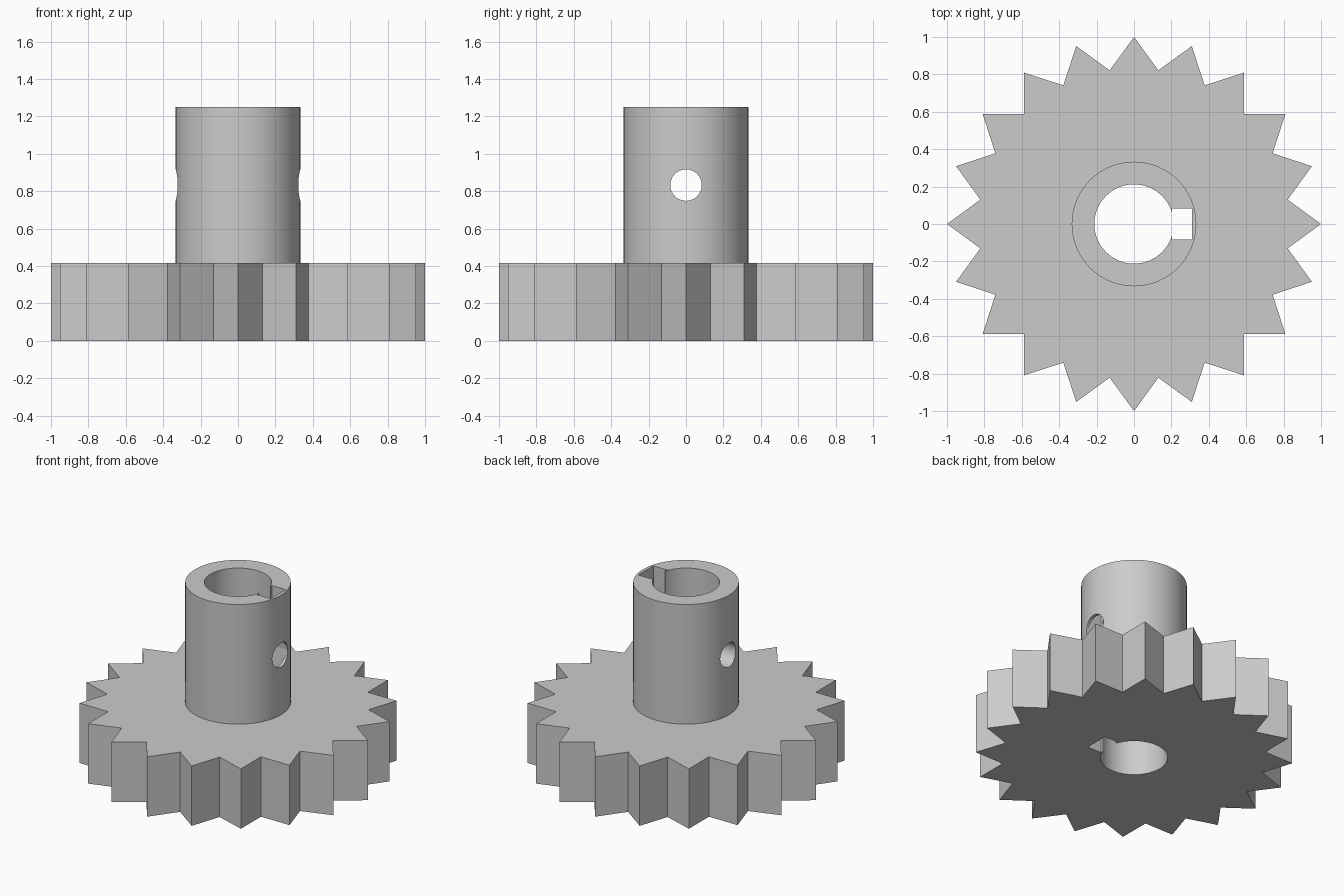
import bpy, bmesh
from math import pi, sin, cos, radians

TEETH = 20
GEAR_H, HUB_H = 0.417, 1.25

cube = bpy.data.objects.get("Cube")
if cube:
    bpy.data.objects.remove(cube, do_unlink=True)

steel = bpy.data.materials.new("plain grey")
steel.use_nodes = True
grey = (0.6, 0.6, 0.6, 1)
steel.diffuse_color = grey
steel.node_tree.nodes["Principled BSDF"].inputs["Base Color"].default_value = grey


def prism(name, outline, z0, z1):
    """Extrude a flat outline from z0 up to z1."""
    bm = bmesh.new()
    base = bm.faces.new([bm.verts.new((x, y, z0)) for x, y in outline])
    top = bmesh.ops.extrude_face_region(bm, geom=[base])["geom"]
    bmesh.ops.translate(bm, vec=(0, 0, z1 - z0),
                        verts=[v for v in top if isinstance(v, bmesh.types.BMVert)])
    bmesh.ops.recalc_face_normals(bm, faces=bm.faces)
    mesh = bpy.data.meshes.new(name)
    bm.to_mesh(mesh)
    bm.free()
    mesh.materials.append(steel)
    obj = bpy.data.objects.new(name, mesh)
    bpy.context.collection.objects.link(obj)
    return obj


def circle(radius, sides=96):
    return [(radius * cos(2 * pi * i / sides), radius * sin(2 * pi * i / sides))
            for i in range(sides)]


def combine(target, tool, operation):
    """Apply a boolean and remove the tool object."""
    mod = target.modifiers.new(operation, "BOOLEAN")
    mod.operation, mod.solver, mod.object = operation, "EXACT", tool
    bpy.context.view_layer.objects.active = target
    bpy.ops.object.modifier_apply(modifier=mod.name)
    bpy.data.objects.remove(tool, do_unlink=True)


# Toothed wheel: pointed tips alternating with valleys
star = []
for i in range(TEETH * 2):
    r = 0.832 if i % 2 else 1.0
    a = pi * i / TEETH
    star.append((r * cos(a), r * sin(a)))
gear = prism("gear_with_hub", star, 0, GEAR_H)

# Hub rising from the wheel
combine(gear, prism("hub", circle(0.333), 0.1, HUB_H), "UNION")

# Shaft bore through the whole body
combine(gear, prism("bore_cutter", circle(0.212), -0.1, HUB_H + 0.1), "DIFFERENCE")

# Keyway beside the bore
key = [(0.203, -0.083), (0.31, -0.083), (0.31, 0.083), (0.203, 0.083)]
combine(gear, prism("keyway_cutter", key, -0.1, HUB_H + 0.1), "DIFFERENCE")

# Set screw hole across the hub
cross = prism("screw_hole_cutter", circle(0.084, 48), -0.6, 0.6)
cross.rotation_euler.y = pi / 2
cross.location.z = 0.833
bpy.context.view_layer.update()
combine(gear, cross, "DIFFERENCE")

# Smooth round walls, crisp edges
bpy.ops.object.select_all(action="DESELECT")
gear.select_set(True)
bpy.context.view_layer.objects.active = gear
bpy.ops.object.shade_smooth_by_angle(angle=radians(30))
